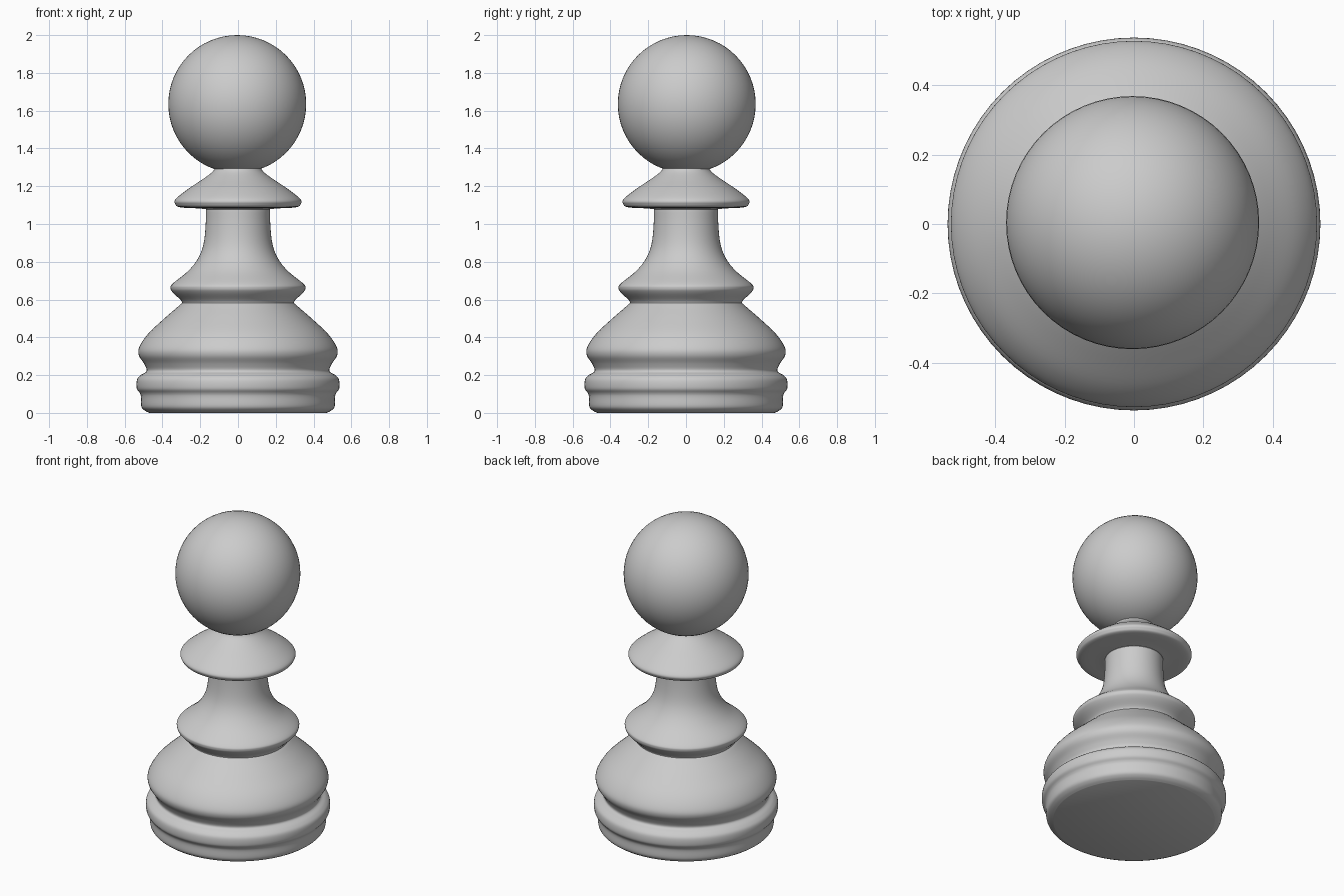
import bpy, bmesh, math
from mathutils import Vector

if "Cube" in bpy.data.objects:
    bpy.data.objects.remove(bpy.data.objects["Cube"])


def smooth_profile(points, steps=5):
    """Catmull-Rom curve through (radius, height) points."""
    p = [Vector(q) for q in points]
    p = [p[0]] + p + [p[-1]]
    out = []
    for a, b, c, d in zip(p, p[1:], p[2:], p[3:]):
        for i in range(steps):
            t = i / steps
            out.append(0.5 * (2 * b + (c - a) * t + (2 * a - 5 * b + 4 * c - d) * t * t
                              + (3 * b - a - 3 * c + d) * t ** 3))
    return out + [p[-1]]


def lathe(name, points, sides=72):
    """Revolve a profile about z and cap both ends."""
    bm = bmesh.new()
    rings = []
    for r, z in smooth_profile(points):
        rings.append([bm.verts.new((r * math.cos(math.tau * i / sides),
                                    r * math.sin(math.tau * i / sides), z))
                      for i in range(sides)])
    for lo, hi in zip(rings, rings[1:]):
        for i in range(sides):
            j = (i + 1) % sides
            bm.faces.new((lo[i], lo[j], hi[j], hi[i]))
    bm.faces.new(rings[0][::-1])
    bm.faces.new(rings[-1])
    mesh = bpy.data.meshes.new(name)
    bm.to_mesh(mesh)
    bm.free()
    obj = bpy.data.objects.new(name, mesh)
    bpy.context.collection.objects.link(obj)
    finish(obj)


def finish(obj):
    bpy.ops.object.select_all(action='DESELECT')
    obj.select_set(True)
    bpy.context.view_layer.objects.active = obj
    bpy.ops.object.shade_smooth_by_angle(angle=math.radians(40))


# Turned body: stepped foot, bulge, ring, stem and collar in one profile
lathe("body", [
    (0.47, 0.0), (0.495, 0.013), (0.512, 0.035), (0.514, 0.085), (0.52, 0.105),
    (0.536, 0.13), (0.535, 0.175), (0.515, 0.2), (0.484, 0.222),
    (0.497, 0.26), (0.525, 0.305), (0.522, 0.35), (0.475, 0.42), (0.39, 0.5),
    (0.31, 0.57), (0.298, 0.59), (0.343, 0.635), (0.357, 0.66), (0.345, 0.685),
    (0.26, 0.755), (0.205, 0.83), (0.178, 0.92), (0.17, 1.06),
    (0.185, 1.08), (0.305, 1.088), (0.332, 1.105), (0.33, 1.132),
    (0.265, 1.185), (0.19, 1.235), (0.14, 1.272), (0.123, 1.295), (0.12, 1.32),
])

# Round head
bpy.ops.mesh.primitive_uv_sphere_add(segments=64, ring_count=32, radius=0.365,
                                     location=(-0.004, 0.004, 1.635))
head = bpy.context.object
head.name = "head"
finish(head)
